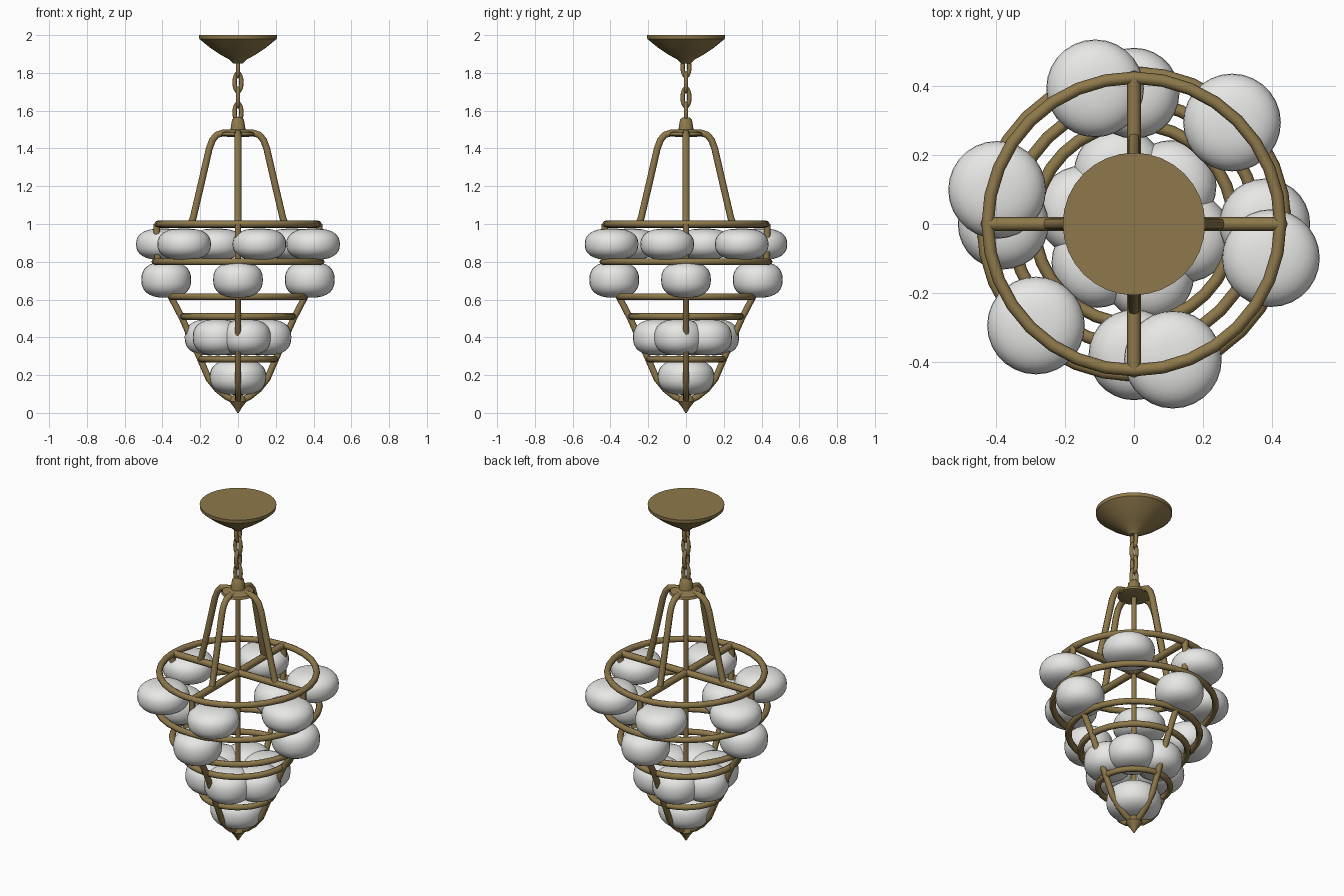
import bpy, math
from math import sin, cos, pi, radians

cube = bpy.data.objects.get("Cube")
if cube:
    bpy.data.objects.remove(cube, do_unlink=True)


def material(name, color, rough):
    m = bpy.data.materials.new(name)
    m.use_nodes = True
    m.diffuse_color = (*color, 1)
    node = m.node_tree.nodes["Principled BSDF"]
    node.inputs["Base Color"].default_value = (*color, 1)
    node.inputs["Roughness"].default_value = rough
    return m


brass = material("aged brass", (0.27, 0.19, 0.07), 0.5)
glass = material("frosted white glass", (0.8, 0.8, 0.79), 0.5)


def smooth(ob, angle=40):
    bpy.ops.object.select_all(action='DESELECT')
    ob.select_set(True)
    bpy.context.view_layer.objects.active = ob
    bpy.ops.object.shade_smooth_by_angle(angle=radians(angle))


def tube(name, points, radius, closed=False, sides=2):
    """Round bar swept along a path."""
    cu = bpy.data.curves.new(name, 'CURVE')
    cu.dimensions = '3D'
    cu.bevel_depth = radius
    cu.bevel_resolution = sides
    cu.use_fill_caps = not closed
    sp = cu.splines.new('POLY')
    sp.points.add(len(points) - 1)
    for p, co in zip(sp.points, points):
        p.co = (*co, 1)
    sp.use_cyclic_u = closed
    cu.materials.append(brass)
    ob = bpy.data.objects.new(name, cu)
    bpy.context.collection.objects.link(ob)
    bpy.ops.object.select_all(action='DESELECT')
    ob.select_set(True)
    bpy.context.view_layer.objects.active = ob
    bpy.ops.object.convert(target='MESH')
    smooth(ob, 60)
    return ob


def lathe(name, profile, mat, segments=32, location=(0, 0, 0), angle=40):
    """Revolve (radius, height) points, listed bottom to top, about z."""
    verts = [(r * cos(2 * pi * i / segments), r * sin(2 * pi * i / segments), z)
             for r, z in profile for i in range(segments)]
    faces = []
    for j in range(len(profile) - 1):
        for i in range(segments):
            k = (i + 1) % segments
            a, b = j * segments, (j + 1) * segments
            faces.append((a + i, a + k, b + k, b + i))
    faces.append(tuple(reversed(range(segments))))
    last = (len(profile) - 1) * segments
    faces.append(tuple(range(last, last + segments)))
    me = bpy.data.meshes.new(name)
    me.from_pydata(verts, [], faces)
    me.materials.append(mat)
    ob = bpy.data.objects.new(name, me)
    ob.location = location
    bpy.context.collection.objects.link(ob)
    smooth(ob, angle)
    return ob


def globe(name, x, y, z, radius, half_height):
    """Squashed glass ball with flattened top and bottom."""
    profile = []
    for i in range(17):
        t = (-0.49 + 0.98 * i / 16) * pi
        s = math.copysign(abs(sin(t)) ** 0.85, t)
        profile.append((radius * cos(t) ** 0.75, half_height * s))
    return lathe(name, profile, glass, 28, (x, y, z), 60)


def spin(path, angle):
    return [(r * cos(angle), r * sin(angle), z) for r, z in path]


# Ceiling canopy, hub and bottom finial
lathe("ceiling_canopy", [(0.025, 1.85), (0.045, 1.87), (0.09, 1.895), (0.15, 1.935),
                         (0.205, 1.98), (0.207, 2.0)], brass)
lathe("hub", [(0.05, 1.46), (0.09, 1.47), (0.085, 1.485), (0.04, 1.5),
              (0.032, 1.55), (0.02, 1.565)], brass, 16)
lathe("bottom_finial", [(0.004, 0.0), (0.022, 0.03), (0.045, 0.06), (0.04, 0.08),
                        (0.02, 0.1)], brass, 16)

# Chain of alternating links
for n in range(4):
    mid = 1.59 + n * 0.08
    turn = (n % 2) * pi / 2
    link = [(0.018 * cos(t) * cos(turn), 0.018 * cos(t) * sin(turn), mid + 0.048 * sin(t))
            for t in (2 * pi * i / 16 for i in range(16))]
    tube(f"chain_link_{n + 1}", link, 0.0115, True)

# Horizontal rings
for name, radius, z, thick in (("top_ring", 0.425, 1.0, 0.018),
                               ("upper_ring", 0.44, 0.8, 0.018),
                               ("middle_ring", 0.355, 0.615, 0.018),
                               ("lower_ring", 0.29, 0.51, 0.018),
                               ("bottom_ring", 0.195, 0.285, 0.017)):
    tube(name, spin([(radius, z)], 0) and
         [(radius * cos(2 * pi * i / 32), radius * sin(2 * pi * i / 32), z) for i in range(32)],
         thick, True)

# Central rod
tube("central_rod", [(0, 0, 0.06), (0, 0, 1.5)], 0.014)

# Hanging arms, cross bars and outer ribs on the four axes
arm = [(0.0, 1.482), (0.08, 1.482), (0.112, 1.472), (0.135, 1.445),
       (0.152, 1.4), (0.198, 1.2), (0.238, 1.03), (0.25, 1.0)]
rib = [(0.43, 1.0), (0.43, 0.9), (0.425, 0.8), (0.355, 0.615), (0.295, 0.5),
       (0.2, 0.285), (0.155, 0.18), (0.11, 0.125), (0.06, 0.085), (0.015, 0.065)]
for n, side in enumerate(("left", "back", "right", "front")):
    a = n * pi / 2
    tube(f"{side}_arm", spin(arm, a), 0.018)
    tube(f"{side}_cross_bar", spin([(0, 0.998), (0.425, 0.998)], a), 0.02)
    tube(f"{side}_rib", spin(rib, a), 0.017)

# Glass globes in tiers: count, first angle, ring radius, height, radius, half height
tiers = (("top", 6, -74, 0.41, 0.893, 0.142, 0.083),
         ("second", 4, 0, 0.38, 0.705, 0.132, 0.095),
         ("third", 6, -74, 0.155, 0.4, 0.132, 0.095),
         ("bottom", 1, 0, 0, 0.19, 0.15, 0.095))
for tier, count, first, ring, z, radius, half in tiers:
    for n in range(count):
        a = radians(first) + 2 * pi * n / count
        globe(f"{tier}_globe_{n + 1}", ring * cos(a), ring * sin(a), z, radius, half)
